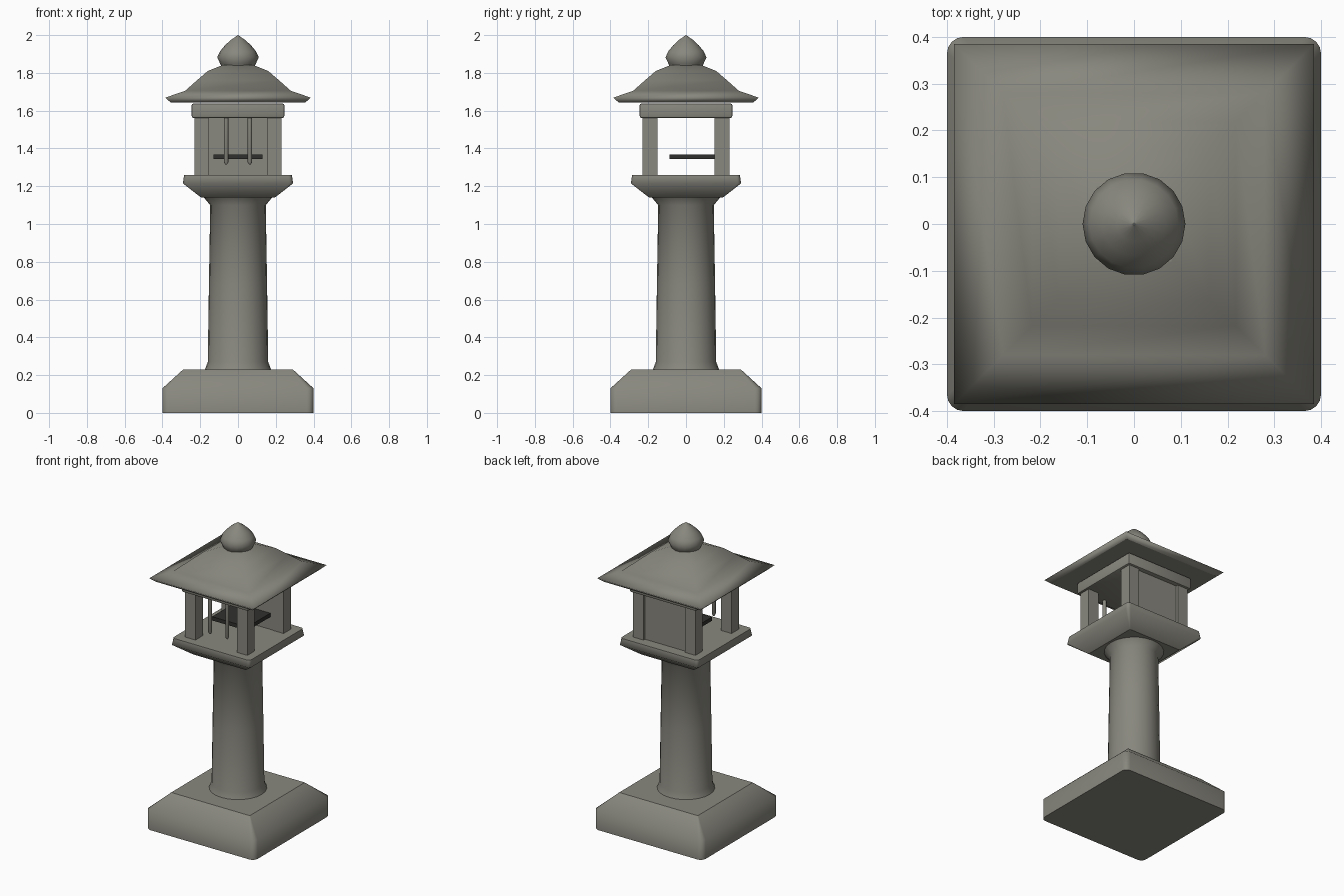
import bpy, bmesh, math

if "Cube" in bpy.data.objects:
    bpy.data.objects.remove(bpy.data.objects["Cube"])


def material(name, colour):
    m = bpy.data.materials.new(name)
    m.diffuse_color = (*colour, 1)
    m.use_nodes = True
    m.node_tree.nodes["Principled BSDF"].inputs["Base Color"].default_value = m.diffuse_color
    return m


stone = material("stone", (.25, .245, .21))
dark = material("dark_stone", (.03, .03, .027))


def finish(bm, name, angle=60, sharp_caps=True, mat=stone):
    """Write the mesh, smooth below the angle, flat caps."""
    bmesh.ops.recalc_face_normals(bm, faces=bm.faces)
    for f in bm.faces:
        f.smooth = True
    for e in bm.edges:
        cap = sharp_caps and any(abs(f.normal.z) > 0.999 for f in e.link_faces)
        if cap or e.calc_face_angle(0) > math.radians(angle):
            e.smooth = False
    me = bpy.data.meshes.new(name)
    bm.to_mesh(me)
    bm.free()
    me.materials.append(mat)
    ob = bpy.data.objects.new(name, me)
    bpy.context.collection.objects.link(ob)
    return ob


def loft(name, rings, angle=60):
    """Skin a stack of equal-length point rings and cap both ends."""
    bm = bmesh.new()
    vs = [[bm.verts.new(p) for p in r] for r in rings]
    n = len(vs[0])
    for a, b in zip(vs, vs[1:]):
        for i in range(n):
            j = (i + 1) % n
            bm.faces.new((a[i], a[j], b[j], b[i]))
    bm.faces.new(vs[0][::-1])
    bm.faces.new(vs[-1])
    return finish(bm, name, angle)


def square(z, half, r=0, seg=4):
    """Square ring with rounded corners (seg 0: plain corners)."""
    pts = []
    for q, (sx, sy) in enumerate([(1, 1), (-1, 1), (-1, -1), (1, -1)]):
        for k in range(seg + 1):
            t = math.pi / 2 * (q + k / max(seg, 1))
            pts.append((sx * (half - r) + r * math.cos(t),
                        sy * (half - r) + r * math.sin(t), z))
    return pts


def circle(z, r, n):
    return [(r * math.cos(2 * math.pi * i / n), r * math.sin(2 * math.pi * i / n), z)
            for i in range(n)]


def box(name, x, y, z, bevel=0, mat=stone):
    bm = bmesh.new()
    bmesh.ops.create_cube(bm, size=1)
    for v in bm.verts:
        v.co = [lo + (c + 0.5) * (hi - lo) for c, (lo, hi) in zip(v.co, (x, y, z))]
    if bevel:
        bmesh.ops.bevel(bm, geom=bm.edges[:], offset=bevel, segments=2,
                        profile=0.5, affect='EDGES')
    return finish(bm, name, 40, not bevel, mat)


# Base block with sloped shoulders
loft("base", [square(0, .4, .035), square(.13, .4, .035), square(.23, .29, .004)])

# Round tapered pillar with flared ends
loft("pillar", [circle(z, r, 24) for z, r in
                [(.225, .177), (.27, .16), (.68, .154), (1.10, .147), (1.145, .185)]])

# Platform under the fire box
loft("platform", [square(z, h, r) for z, h, r in
                  [(1.14, .195, .004), (1.215, .292, .02), (1.26, .285, .02)]], 100)

# Fire box: four posts and a closed back
for sx, side in ((-1, "left"), (1, "right")):
    for sy, end in ((-1, "front"), (1, "back")):
        box(f"{end}_{side}_post", sorted((sx * .153, sx * .23)),
            sorted((sy * .152, sy * .23)), (1.255, 1.57))
box("back_panel", (-.155, .155), (.155, .215), (1.255, 1.57))

# Hanging front bars with tapered tips
for i, x in enumerate((-.063, .063)):
    bar = loft(f"front_bar_{i + 1}", [circle(z, r, 8) for z, r in
               [(1.315, .005), (1.328, .012), (1.57, .012)]])
    bar.location = (x, -.203, 0)

# Dark inner shelf
box("inner_shelf", (-.13, .13), (-.088, .16), (1.343, 1.368), mat=dark)

# Lintel slab under the roof
box("lintel", (-.245, .245), (-.245, .245), (1.562, 1.638), .009)

# Concave-edged roof, softly shaded all over
loft("roof", [square(z, h, seg=0) for z, h in
              [(1.642, .355), (1.669, .385), (1.705, .28), (1.76, .218),
               (1.81, .16), (1.842, .08)]], 180)

# Bud-shaped finial
loft("finial", [circle(z, r, 18) for z, r in
                [(1.835, .088), (1.85, .095), (1.882, .11), (1.915, .095),
                 (1.947, .068), (1.975, .037), (1.995, .008), (2.0, .002)]], 100)
